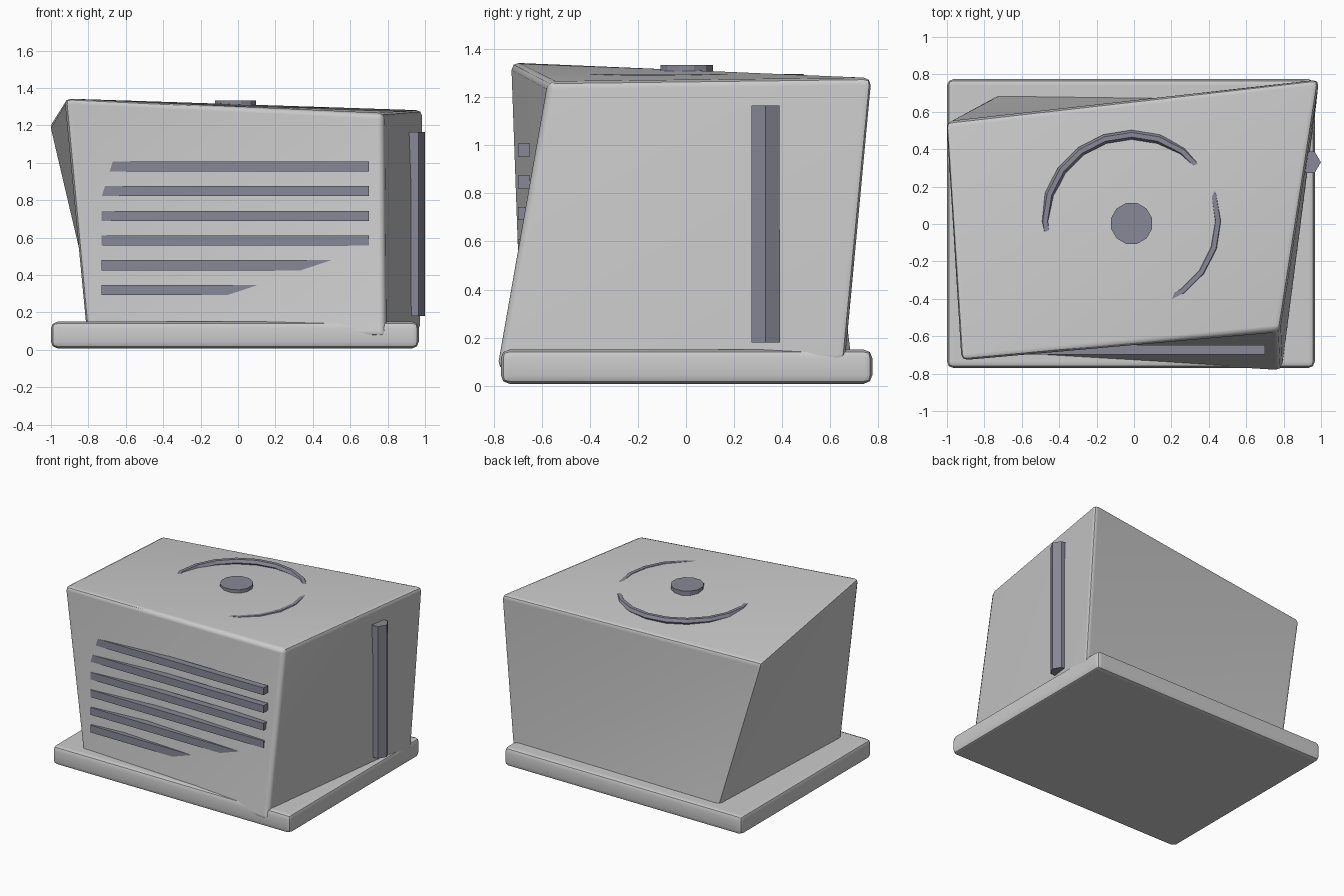
import bpy, bmesh, math
from mathutils import Vector

if "Cube" in bpy.data.objects:
    bpy.data.objects.remove(bpy.data.objects["Cube"])

dark = bpy.data.materials.new("dark_trim")
dark.diffuse_color = (0.25, 0.25, 0.31, 1)
dark.use_nodes = True
dark.node_tree.nodes["Principled BSDF"].inputs["Base Color"].default_value = dark.diffuse_color


def add(name, bm, mat=None, smooth=False):
    bmesh.ops.recalc_face_normals(bm, faces=bm.faces[:])
    me = bpy.data.meshes.new(name)
    bm.to_mesh(me)
    bm.free()
    ob = bpy.data.objects.new(name, me)
    bpy.context.collection.objects.link(ob)
    if mat:
        me.materials.append(mat)
    if smooth:
        bpy.ops.object.select_all(action='DESELECT')
        ob.select_set(True)
        bpy.context.view_layer.objects.active = ob
        bpy.ops.object.shade_smooth_by_angle(angle=math.radians(40))
        ob.modifiers.new("weighted_normals", 'WEIGHTED_NORMAL').keep_sharp = True
    return ob


QUADS = [(0, 1, 5, 4), (1, 2, 6, 5), (2, 3, 7, 6), (3, 0, 4, 7),
         (4, 5, 6, 7), (3, 2, 1, 0)]


def hexahedron(corners, bevel=0.0, segments=2, fold=None):
    """Six-sided block: bottom ring then top ring; fold lists the diagonal of each side."""
    bm = bmesh.new()
    pts = [Vector(c) for c in corners]
    vs = [bm.verts.new(p) for p in pts]
    for q in QUADS:
        bm.faces.new([vs[i] for i in q])
    if bevel:
        bmesh.ops.bevel(bm, geom=bm.edges[:], offset=bevel, segments=segments,
                        profile=0.5, affect='EDGES')
    # crease twisted sides along the chosen diagonal
    for q, (a, b) in zip(QUADS, fold or []):
        mid = sum((pts[i] for i in q), Vector()) / 4
        face = min(bm.faces, key=lambda f: (f.calc_center_median() - mid).length)
        va = min(face.verts, key=lambda v: (v.co - pts[a]).length)
        vb = min(face.verts, key=lambda v: (v.co - pts[b]).length)
        bmesh.utils.face_split(face, va, vb)
    return bm


def block(x0, x1, y0, y1, z0, z1, **kw):
    ring = [(x0, y0), (x1, y0), (x1, y1), (x0, y1)]
    return hexahedron([(x, y, z) for z in (z0, z1) for x, y in ring], **kw)


def prism(x, y, z0, z1, r, sides, turn=0.0):
    bm = bmesh.new()
    ring = [(x + r * math.cos(turn + math.tau * i / sides),
             y + r * math.sin(turn + math.tau * i / sides)) for i in range(sides)]
    base = bm.faces.new([bm.verts.new((*p, z0)) for p in ring])
    out = bmesh.ops.extrude_face_region(bm, geom=[base])
    bmesh.ops.translate(bm, vec=(0, 0, z1 - z0),
                        verts=[g for g in out["geom"] if isinstance(g, bmesh.types.BMVert)])
    if len(bm.faces) == sides + 1:
        bm.faces.new([v for v in base.verts])
    return bm


# base plate
add("base_plate", block(-1.0, 0.967, -0.77, 0.775, 0.008, 0.15, bevel=0.035), smooth=True)

# skewed cabinet
cabinet = [(-0.81, -0.68, 0.10), (0.79, -0.787, 0.07), (0.977, 0.66, 0.10), (-0.745, 0.69, 0.10),
           (-0.925, -0.73, 1.347), (0.78, -0.572, 1.265), (0.99, 0.775, 1.283), (-1.01, 0.545, 1.213)]
folds = [(0, 5), (1, 6), (2, 7), (3, 4), (4, 6)]
add("cabinet", hexahedron(cabinet, bevel=0.032, fold=folds), smooth=True)

# front vent slats
for i in range(6):
    z = 0.98 - 0.132 * i
    add(f"vent_slat_{i + 1}", block(-0.73, 0.70, -0.698, -0.648, z - 0.027, z + 0.027), dark)

# six-sided side rail
add("side_rail", prism(0.932, 0.33, 0.18, 1.165, 0.067, 6), dark)

# top knob
add("top_knob", prism(-0.013, 0.003, 1.24, 1.333, 0.113, 12, math.pi / 12), dark)

# top ring, partly sunk in the folded lid
bpy.ops.mesh.primitive_torus_add(location=(-0.013, 0.015, 1.274), major_radius=0.462,
                                 minor_radius=0.025, major_segments=20, minor_segments=6)
ring = bpy.context.object
ring.name = "top_ring"
ring.data.materials.append(dark)
